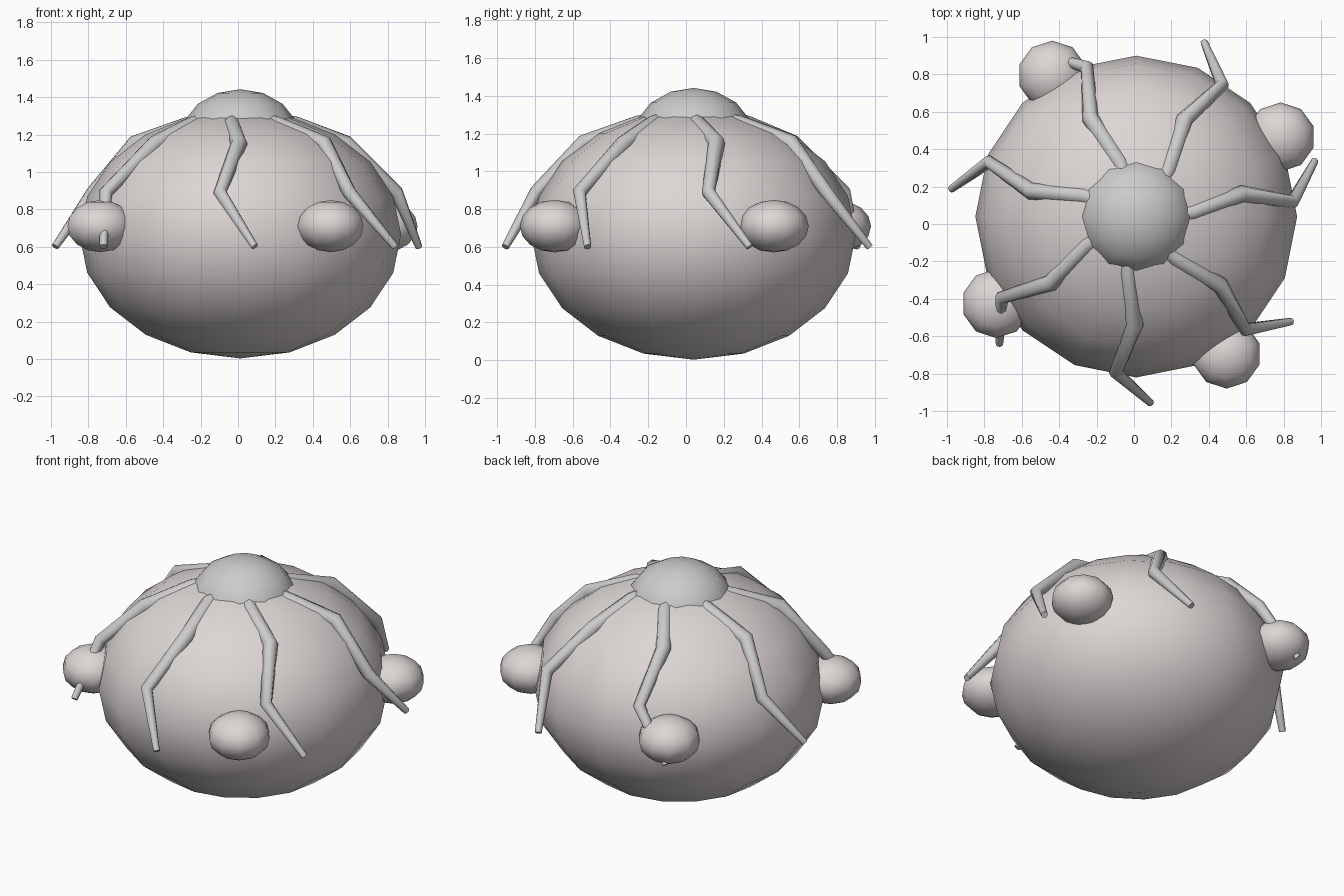
import bpy
from math import cos, sin, radians

if "Cube" in bpy.data.objects:
    bpy.data.objects.remove(bpy.data.objects["Cube"])

CX, CY = 0.012, 0.04  # shared vertical axis of body, cap and tentacles

skin = bpy.data.materials.new("warm_grey")
skin.diffuse_color = (0.72, 0.67, 0.66, 1)
skin.use_nodes = True
skin.node_tree.nodes["Principled BSDF"].inputs["Base Color"].default_value = skin.diffuse_color


def ellipsoid(name, loc, r, h, segs, rings, mat=None):
    bpy.ops.mesh.primitive_uv_sphere_add(segments=segs, ring_count=rings, radius=1, location=loc)
    ob = bpy.context.object
    ob.name = name
    ob.scale = (r, r, h)
    bpy.ops.object.transform_apply(location=False, rotation=False, scale=True)
    bpy.ops.object.shade_smooth()
    if mat:
        ob.data.materials.append(mat)
    return ob


def tentacle(name, angle):
    # (radius from axis, angle offset, height, tube radius)
    path = [(0.22, 2, 1.265, 0.045), (0.30, 4, 1.25, 0.045), (0.58, 12.2, 1.15, 0.045),
            (0.84, 5.4, 0.89, 0.037), (1.0, 17.3, 0.60, 0.02)]
    cu = bpy.data.curves.new(name, 'CURVE')
    cu.dimensions = '3D'
    cu.bevel_depth = 1.0
    cu.bevel_resolution = 2
    cu.use_fill_caps = True
    sp = cu.splines.new('POLY')
    sp.points.add(len(path) - 1)
    for p, (r, a, z, w) in zip(sp.points, path):
        t = radians(angle + a)
        p.co = (CX + r * cos(t), CY + r * sin(t), z, 1)
        p.radius = w
    ob = bpy.data.objects.new(name, cu)
    bpy.context.collection.objects.link(ob)
    bpy.ops.object.select_all(action='DESELECT')
    ob.select_set(True)
    bpy.context.view_layer.objects.active = ob
    bpy.ops.object.convert(target='MESH')
    bpy.ops.object.shade_smooth_by_angle(angle=radians(50))


# Round body and domed cap
ellipsoid("body", (CX, CY, 0.665), 0.86, 0.662, 16, 10, skin)
ellipsoid("cap", (CX, CY, 1.175), 0.32, 0.267, 12, 8)

# Four side bumps
for i, (x, y) in enumerate([(0.495, -0.695), (0.784, 0.465), (-0.437, 0.795), (-0.736, -0.425)]):
    ellipsoid(f"side_bump_{i + 1}", (x, y, 0.71), 0.185, 0.139, 10, 8, skin)

# Seven bent tentacles hanging from the cap
for i in range(7):
    tentacle(f"tentacle_{i + 1}", i * 360 / 7)
